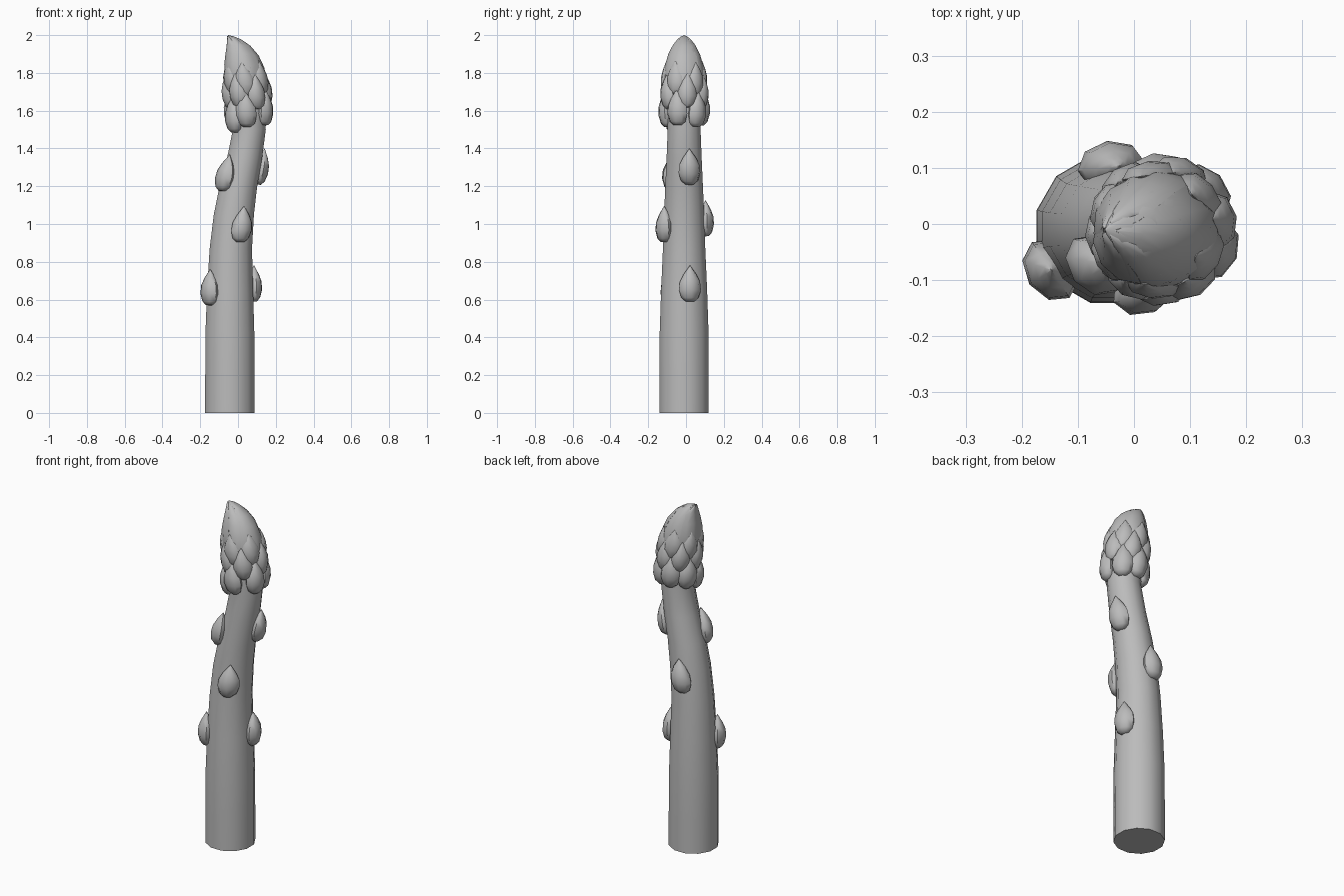
import bpy, bmesh, math
from mathutils import Vector

cube = bpy.data.objects.get("Cube")
if cube:
    bpy.data.objects.remove(cube)

grey = bpy.data.materials.new("plain_grey")
grey.use_nodes = True
colour = (0.5, 0.5, 0.5, 1)
grey.diffuse_color = colour
grey.node_tree.nodes["Principled BSDF"].inputs["Base Color"].default_value = colour

# Stalk and bud outline: height, centre x, radius
STALK = [(0, -.043, .135), (.2, -.043, .135), (.42, -.043, .134), (.65, -.042, .126),
         (.87, -.038, .116), (1.05, -.022, .11), (1.2, .002, .103), (1.35, .035, .096),
         (1.5, .06, .09), (1.65, .057, .092)]
BUD = [(1.65, .055, .09), (1.74, .044, .1), (1.81, .035, .098), (1.87, .026, .087),
       (1.92, .014, .071), (1.96, -.006, .048), (1.985, -.028, .024), (2.0, -.05, .002)]
PATH = STALK + BUD[1:]
CENTRE_Y = -.01


def surface(z, azimuth, lift=0):
    """Point on the stalk or bud at a height and direction."""
    for a, b in zip(PATH, PATH[1:]):
        if z <= b[0]:
            break
    f = min(1, (z - a[0]) / (b[0] - a[0]))
    x, r = (a[i] + (b[i] - a[i]) * f for i in (1, 2))
    r += lift
    return Vector((x + r * math.cos(azimuth), CENTRE_Y + r * math.sin(azimuth), z))


def loft(name, rings, angle=50):
    """Closed skin through rings of points."""
    bm = bmesh.new()
    loops = [[bm.verts.new(p) for p in ring] for ring in rings]
    n = len(loops[0])
    for low, high in zip(loops, loops[1:]):
        for i in range(n):
            j = (i + 1) % n
            bm.faces.new((low[i], low[j], high[j], high[i]))
    bm.faces.new(loops[0][::-1])
    bm.faces.new(loops[-1])
    bmesh.ops.recalc_face_normals(bm, faces=bm.faces)
    mesh = bpy.data.meshes.new(name)
    bm.to_mesh(mesh)
    bm.free()
    mesh.materials.append(grey)
    obj = bpy.data.objects.new(name, mesh)
    bpy.context.collection.objects.link(obj)
    bpy.ops.object.select_all(action='DESELECT')
    obj.select_set(True)
    bpy.context.view_layer.objects.active = obj
    bpy.ops.object.shade_smooth_by_angle(angle=math.radians(angle))
    return obj


def body(name, outline, sides):
    rings = [[(x + r * math.cos(a), CENTRE_Y + r * math.sin(a), z)
              for a in (math.tau * (i + .5) / sides for i in range(sides))]
             for z, x, r in outline]
    loft(name, rings)


LEAF = [(0, .4), (.1, .78), (.32, 1), (.55, .92), (.75, .6), (.9, .25), (1, .02)]


def scale_leaf(name, z, degrees, height=.2, width=.055, depth=.04):
    """Pointed, bulging leaf lying along the surface."""
    az = math.radians(degrees)
    low, high = surface(z - height / 2, az), surface(z + height / 2, az)
    side = Vector((-math.sin(az), math.cos(az), 0))
    out = side.cross((high - low).normalized())
    rings = []
    for t, w in LEAF:
        mid = low.lerp(high, t) + out * .008 * t
        rings.append([mid + side * width * w * math.cos(a) + out * depth * w * math.sin(a)
                      for a in (math.tau * i / 8 for i in range(8))])
    loft(name, rings)


def bud_petal(name, degrees, spread, base, lift):
    """Wide petal wrapping the bud and closing at the tip."""
    az, half = math.radians(degrees), math.radians(spread)
    rings = []
    for t, w in [(0, .45), (.12, .8), (.35, 1), (.6, 1), (.8, .9), (.93, .6), (1, .1)]:
        z = base + (1.995 - base) * t
        steps = [-1, -.5, 0, .5, 1]
        bulge = lift * (.35 + .65 * math.sin(math.pi * min(1, t + .2))) if t < .8 else lift * .5
        outer = [surface(z, az + half * w * s, bulge * (1 - .6 * s * s)) for s in steps]
        inner = [surface(z, az + half * w * s, -.004 if t < .9 else -.001) for s in steps[::-1]]
        rings.append(outer + inner)
    loft(name, rings)


body("stalk", STALK, 12)
body("bud_core", BUD, 12)

# Single leaves spaced along the stalk
for i, (z, deg) in enumerate([(.665, 214), (.685, 14), (1.0, 294), (1.03, 98),
                              (1.27, 218), (1.305, 16)]):
    scale_leaf(f"stalk_leaf_{i + 1}", z, deg, .19, .06, .046)

# Overlapping rows around the head
ROWS = [(1.61, .19, .057, .042, [262, 338, 45, 98, 155, 215]),
        (1.70, .18, .052, .038, [300, 10, 72, 128, 185, 240]),
        (1.77, .17, .05, .028, [265, 330, 40, 98, 155, 212])]
for row, (z, h, w, d, turns) in enumerate(ROWS):
    for i, deg in enumerate(turns):
        drop = -.03 if row == 0 and i == 5 else .008 * (i % 2)
        scale_leaf(f"head_leaf_{row + 1}_{i + 1}", z + drop, deg, h, w, d)

# Petals closing over the tip
for i, (deg, spread, base, lift) in enumerate([(350, 62, 1.74, .014), (85, 55, 1.75, .009),
                                               (160, 48, 1.75, .012), (215, 45, 1.76, .016),
                                               (275, 50, 1.76, .009)]):
    bud_petal(f"bud_petal_{i + 1}", deg, spread, base, lift)
